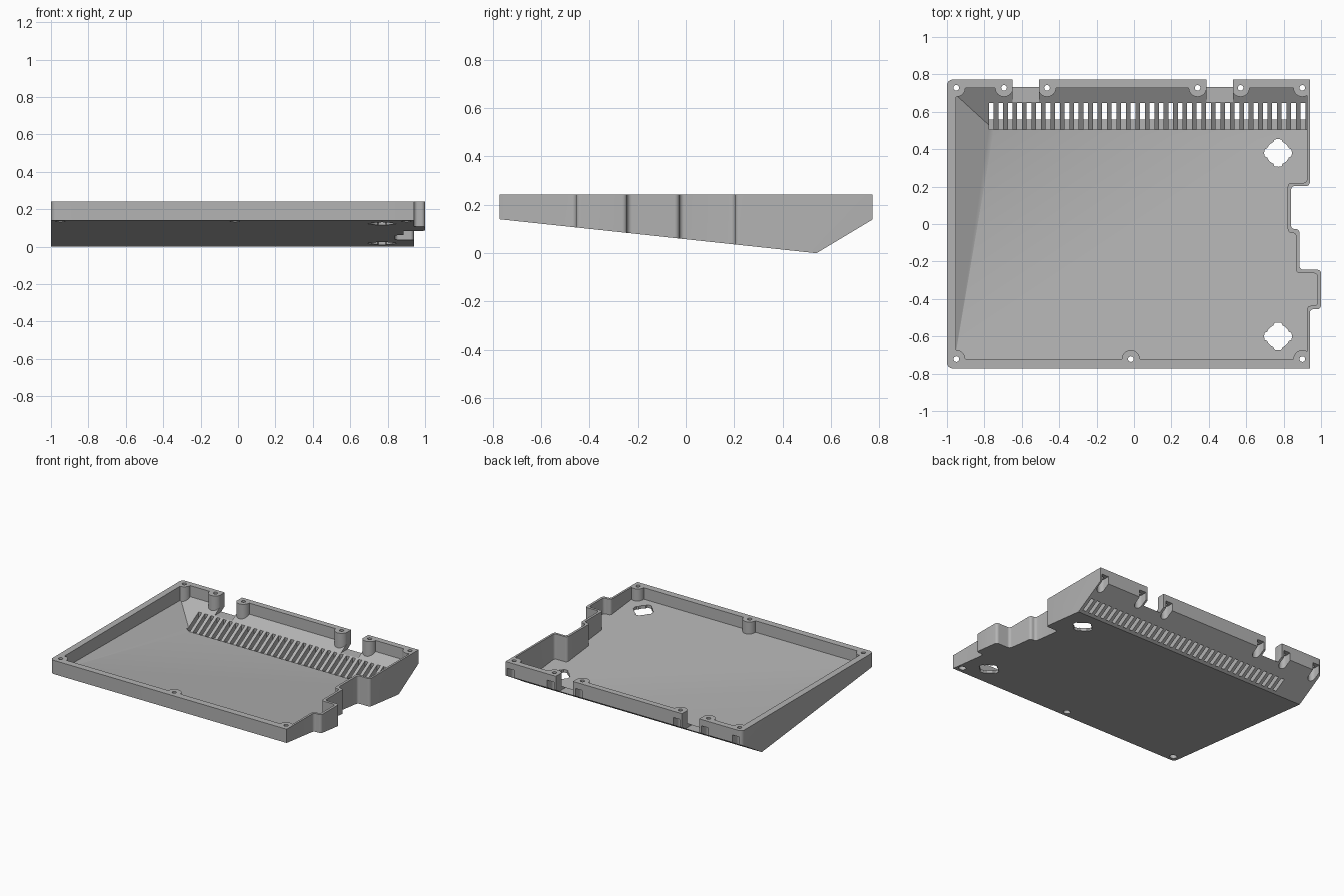
import bpy
import bmesh
import math
from mathutils import Vector

if "Cube" in bpy.data.objects:
    bpy.data.objects.remove(bpy.data.objects["Cube"])

TOP = 0.242
RIDGE = 0.54      # y of the lowest line of the underside
FALL = 0.107      # slope of the main floor
RISE = 0.6        # slope of the rear vent panel

grey = bpy.data.materials.new("plain_grey")
grey.use_nodes = True
grey.diffuse_color = (0.45, 0.45, 0.45, 1)
grey.node_tree.nodes["Principled BSDF"].inputs["Base Color"].default_value = (0.45, 0.45, 0.45, 1)


def rounded(corners, steps=6):
    """Outline of square corners (x, y, radius) with filleted arcs."""
    out = []
    for i, (x, y, r) in enumerate(corners):
        p = Vector((x, y))
        if r == 0:
            out.append(p)
            continue
        a = (Vector(corners[i - 1][:2]) - p).normalized()
        b = (Vector(corners[(i + 1) % len(corners)][:2]) - p).normalized()
        centre = p + r * (a + b)
        for k in range(steps + 1):
            t = math.pi / 2 * k / steps
            out.append(centre - r * (b * math.cos(t) + a * math.sin(t)))
    return out


def circle(x, y, r, n=24):
    return [Vector((x + r * math.cos(math.tau * k / n), y + r * math.sin(math.tau * k / n)))
            for k in range(n)]


def box(x0, x1, y0, y1):
    return [Vector(p) for p in ((x0, y0), (x1, y0), (x1, y1), (x0, y1))]


def prisms(name, outlines, z0, z1, planes=()):
    """Extrude outlines upward, then trim away everything below each plane."""
    bm = bmesh.new()
    for outline in outlines:
        face = bm.faces.new([bm.verts.new((p.x, p.y, z0)) for p in outline])
        ext = bmesh.ops.extrude_face_region(bm, geom=[face])["geom"]
        verts = [g for g in ext if isinstance(g, bmesh.types.BMVert)]
        bmesh.ops.translate(bm, verts=verts, vec=(0, 0, z1 - z0))
    for point, normal in planes:
        geom = bm.verts[:] + bm.edges[:] + bm.faces[:]
        bmesh.ops.bisect_plane(bm, geom=geom, plane_co=point, plane_no=normal, clear_outer=True)
        bmesh.ops.holes_fill(bm, edges=bm.edges[:], sides=0)
    bmesh.ops.recalc_face_normals(bm, faces=bm.faces[:])
    mesh = bpy.data.meshes.new(name)
    bm.to_mesh(mesh)
    bm.free()
    mesh.materials.append(grey)
    obj = bpy.data.objects.new(name, mesh)
    bpy.context.collection.objects.link(obj)
    return obj


def cut(target, cutter):
    mod = target.modifiers.new("cut", 'BOOLEAN')
    mod.operation = 'DIFFERENCE'
    mod.solver = 'EXACT'
    mod.object = cutter
    bpy.context.view_layer.objects.active = target
    bpy.ops.object.modifier_apply(modifier=mod.name)
    bpy.data.objects.remove(cutter)


# Outer tray with stepped right side and wedge-shaped underside
R = 0.02
outer = rounded([
    (-1, -0.772, 0.03), (0.94, -0.772, 0), (0.94, -0.455, R), (1, -0.455, R),
    (1, -0.244, R), (0.885, -0.244, R), (0.885, -0.027, R), (0.84, -0.027, R),
    (0.84, 0.203, R), (0.94, 0.203, R), (0.94, 0.772, 0), (-1, 0.772, 0.03)])
floor_no, rear_no = Vector((0, -FALL, -1)), Vector((0, RISE, -1))
tray = prisms("case_tray", [outer], -0.5, TOP,
              [((0, RIDGE, 0), floor_no), ((0, RIDGE, 0), rear_no)])

# Inner cavity, with a slanted panel along the left wall
inner = rounded([
    (-0.952, -0.722, R), (0.925, -0.722, R), (0.925, -0.437, R), (0.982, -0.437, R),
    (0.982, -0.263, R), (0.867, -0.263, R), (0.867, -0.047, R), (0.822, -0.047, R),
    (0.822, 0.22, R), (0.925, 0.22, R), (0.925, 0.728, R), (-0.952, 0.728, R)])
low = Vector((-0.75, 0.505, 0.026))
back_end = Vector((-0.952, 0.69, 0.137))
front_end = Vector((-0.952, -0.68, 0.153))
side_no = (back_end - low).cross(front_end - low)
if side_no.z > 0:
    side_no.negate()
cavity = prisms("cavity", [inner], -0.5, 0.5,
                [((0, RIDGE, 0.022), floor_no), ((0, RIDGE, 0.047), rear_no), (low, side_no)])

# Screw bosses stay standing inside the cavity
rear_x = [-0.95, -0.695, -0.465, 0.34, 0.57, 0.9]
front_x = [-0.95, -0.017, 0.9]
screws = [(x, 0.728) for x in rear_x] + [(x, -0.722) for x in front_x]
cut(cavity, prisms("bosses", [circle(x, y, 0.048, 32) for x, y in screws], -0.7, 0.7))
cut(tray, cavity)

# Rear cable notches
cut(tray, prisms("notches", [box(-0.65, -0.508, 0.64, 0.9), box(0.387, 0.528, 0.64, 0.9)], 0.115, 0.6))

# Screw holes and the screw-head recesses below them
cut(tray, prisms("screw_holes", [circle(x, y, 0.015, 16) for x, y in screws], -0.6, 0.6))
recesses = [rounded([(x - 0.028, 0.70, 0.028), (x + 0.028, 0.70, 0.028),
                     (x + 0.028, 0.9, 0), (x - 0.028, 0.9, 0)]) for x in rear_x]
recesses += [circle(x, -0.722, 0.025) for x in front_x]
cut(tray, prisms("screw_recesses", recesses, -0.6, 0.195))

# Row of ventilation slots
pitch = 0.0505
slots = [box(-0.763 + i * pitch - 0.013, -0.763 + i * pitch + 0.013, 0.505, 0.647) for i in range(34)]
cut(tray, prisms("vent_slots", slots, 0.012, 0.14))

# Two lobed openings in the floor
def lobed(x, y):
    pts = []
    for k in range(48):
        r = 0.074 if (k % 12) < 5 else 0.063
        t = math.tau * (k - 2) / 48
        pts.append(Vector((x + r * math.cos(t), y + r * math.sin(t))))
    return pts


cut(tray, prisms("floor_openings", [lobed(0.77, 0.38), lobed(0.77, -0.6)], -0.3, 0.22))

bpy.ops.object.select_all(action='DESELECT')
tray.select_set(True)
bpy.context.view_layer.objects.active = tray
bpy.ops.object.shade_smooth_by_angle(angle=math.radians(30))
